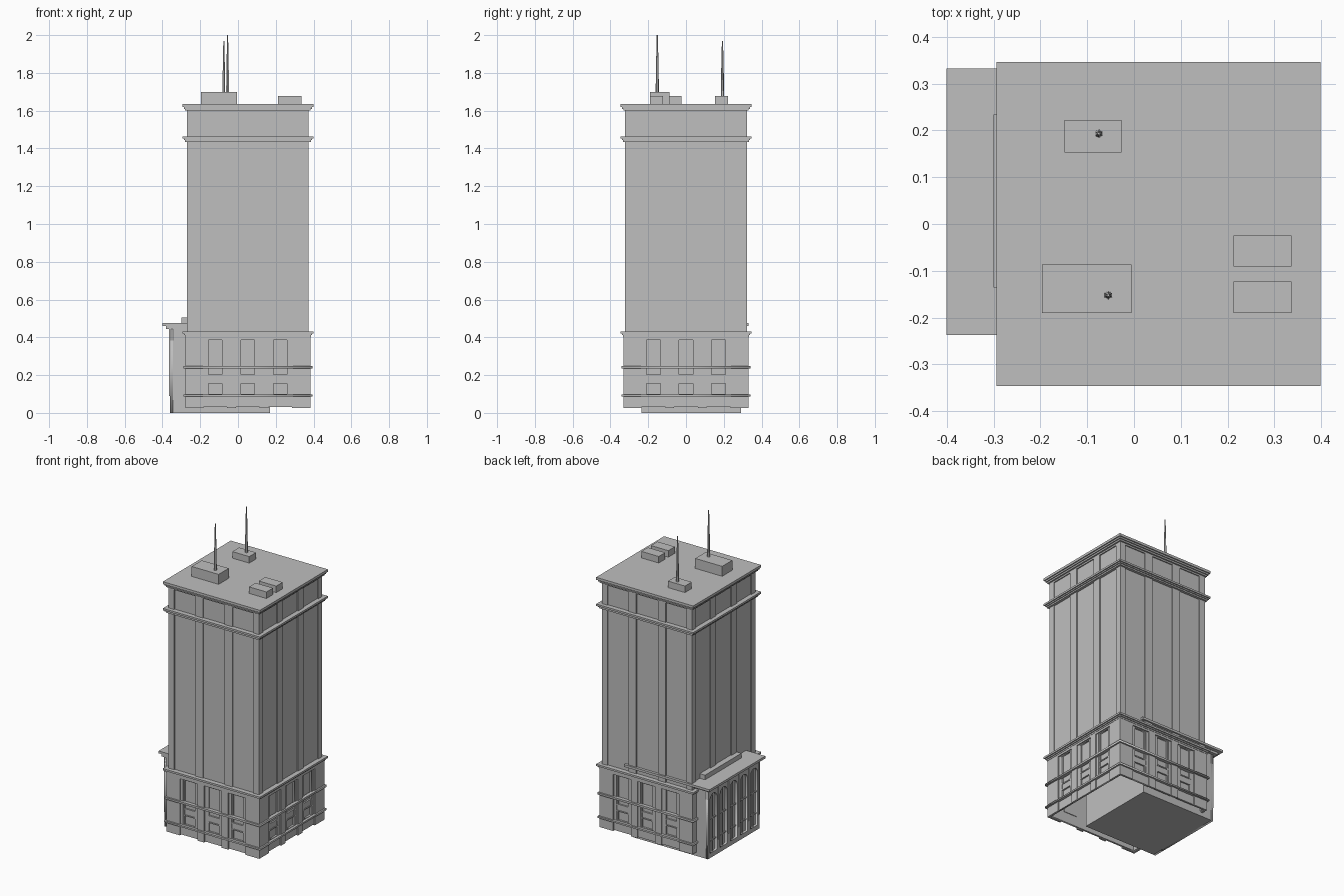
import bpy, math
from mathutils import Matrix, Vector

if "Cube" in bpy.data.objects:
    bpy.data.objects.remove(bpy.data.objects["Cube"])

stone = bpy.data.materials.new("grey stone")
stone.diffuse_color = (0.52, 0.52, 0.52, 1)
stone.use_nodes = True
stone.node_tree.nodes["Principled BSDF"].inputs["Base Color"].default_value = stone.diffuse_color
CENTRE = Vector((0.0525, 0.0, 0.0))


def box(name, x, y, z, m=None):
    """Box from (min, max) ranges, optionally placed by a matrix."""
    verts = [(a, b, c) for a in x for b in y for c in z]
    faces = [(0, 1, 3, 2), (4, 6, 7, 5), (0, 4, 5, 1), (2, 3, 7, 6), (0, 2, 6, 4), (1, 5, 7, 3)]
    mesh = bpy.data.meshes.new(name)
    mesh.from_pydata(verts, [], faces)
    if m:
        mesh.transform(m)
    mesh.materials.append(stone)
    ob = bpy.data.objects.new(name, mesh)
    bpy.context.collection.objects.link(ob)
    return ob


def rect(x0, x1, y0, y1):
    return [(x0, y0), (x1, y0), (x1, y1), (x0, y1)]


def plate(name, loops, thick, m):
    """Flat plate with holes: the first loop is the outline, the rest are holes."""
    cu = bpy.data.curves.new(name, 'CURVE')
    cu.dimensions = '2D'
    cu.fill_mode = 'BOTH'
    cu.extrude = thick / 2
    for loop in loops:
        sp = cu.splines.new('POLY')
        sp.points.add(len(loop) - 1)
        for p, (a, b) in zip(sp.points, loop):
            p.co = (a, b, 0, 1)
        sp.use_cyclic_u = True
    cu.materials.append(stone)
    ob = bpy.data.objects.new(name, cu)
    bpy.context.collection.objects.link(ob)
    ob.matrix_world = m
    bpy.ops.object.select_all(action='DESELECT')
    ob.select_set(True)
    bpy.context.view_layer.objects.active = ob
    bpy.ops.object.convert(target='MESH')


def ring(name, outer, inner, z0, z1):
    plate(name, [rect(-outer, outer, -outer, outer), rect(-inner, inner, -inner, inner)],
          z1 - z0, Matrix.Translation(CENTRE + Vector((0, 0, (z0 + z1) / 2))))


def slab(name, half, z0, z1):
    box(name, (CENTRE.x - half, CENTRE.x + half), (-half, half), (z0, z1))


def upright(m, dist):
    """Places a plate vertically, facing outward at the given distance."""
    return m @ Matrix.Translation((0, -dist, 0)) @ Matrix.Rotation(math.pi / 2, 4, 'X')


BAYS = (-0.172, 0.0, 0.172)
for i in range(4):
    side = Matrix.Translation(CENTRE) @ Matrix.Rotation(i * math.pi / 2, 4, 'Z')

    # Podium wall with three tall window openings
    holes = [rect(b - 0.044, b + 0.044, 0.1, 0.385) for b in BAYS]
    plate("podium_wall", [rect(-0.324, 0.324, 0.03, 0.41)] + holes, 0.012, upright(side, 0.318))
    for b in BAYS:
        box("window_pane", (b - 0.046, b + 0.046), (-0.312, -0.308), (0.095, 0.39), side)
        box("window_spandrel", (b - 0.044, b + 0.044), (-0.318, -0.31), (0.16, 0.195), side)
        for z in (0.155, 0.195):
            box("window_rail", (b - 0.044, b + 0.044), (-0.322, -0.31), (z, z + 0.007), side)
        for s in (-1, 1):
            u = b + s * 0.04
            box("window_jamb", (u - 0.004, u + 0.004), (-0.321, -0.31), (0.1, 0.385), side)

    # Podium piers between the bays
    for u0, u1 in ((-0.331, -0.2345), (-0.1095, -0.0625), (0.0625, 0.1095), (0.2345, 0.331)):
        box("podium_pier", (u0, u1), (-0.331, -0.318), (0.025, 0.41), side)
    box("podium_lintel", (-0.331, 0.331), (-0.331, -0.318), (0.39, 0.41), side)

    # Tower piers and the lintels above the recessed panels
    for u0, u1 in ((-0.322, -0.282), (-0.133, -0.077), (0.077, 0.133), (0.282, 0.322)):
        box("tower_pier", (u0, u1), (-0.322, -0.31), (0.43, 1.605), side)
    for z in (1.435, 1.59):
        box("tower_lintel", (-0.322, 0.322), (-0.322, -0.31), (z, z + 0.015), side)

# Tower core
slab("tower_core", 0.315, 0.42, 1.61)

# Podium bands
ring("podium_sill_band", 0.341, 0.318, 0.086, 0.097)
ring("podium_middle_band", 0.341, 0.318, 0.236, 0.249)

# Cornices: stepped mouldings, widest on top
for name, z in (("podium_cornice", 0.403), ("upper_cornice", 1.435)):
    slab(name + "_lower", 0.333, z, z + 0.009)
    slab(name + "_middle", 0.339, z + 0.009, z + 0.017)
    slab(name + "_upper", 0.346, z + 0.017, z + 0.029)
slab("roof_cornice_lower", 0.332, 1.6, 1.61)
slab("roof_cornice_middle", 0.339, 1.61, 1.62)
slab("roof_slab", 0.346, 1.62, 1.636)

# Annex block passing under the tower, with its roof
box("annex_core", (-0.345, 0.17), (-0.235, 0.29), (0, 0.455))
box("annex_cornice", (-0.38, 0.19), (-0.236, 0.31), (0.445, 0.46))
box("annex_roof", (-0.4, 0.21), (-0.237, 0.332), (0.46, 0.475))
box("annex_parapet", (-0.3, -0.26), (-0.136, 0.234), (0.475, 0.505))

# Annex arcade
west = Matrix.Translation((0, 0.0275, 0)) @ Matrix.Rotation(-math.pi / 2, 4, 'Z')
arches = []
for k in range(5):
    c = (k - 2) * 0.103
    arc = [(c + 0.036 * math.cos(t * math.pi / 10), 0.37 + 0.036 * math.sin(t * math.pi / 10))
           for t in range(11)]
    arches.append([(c - 0.036, 0.03), (c + 0.036, 0.03)] + arc)
    box("arch_mullion", (c - 0.004, c + 0.004), (-0.352, -0.344), (0.03, 0.4), west)
    for z in (0.1, 0.24):
        box("arch_transom", (c - 0.036, c + 0.036), (-0.352, -0.344), (z, z + 0.008), west)
plate("annex_arcade", [rect(-0.2625, 0.2625, 0, 0.45)] + arches, 0.016, upright(west, 0.352))
for k in range(6):
    c = (k - 2.5) * 0.103
    box("arcade_column", (c - 0.005, c + 0.005), (-0.364, -0.355), (0.09, 0.445), west)

# Rooftop plant boxes
box("plant_room_front", (-0.197, -0.005), (-0.19, -0.087), (1.63, 1.7))
box("plant_room_back", (-0.148, -0.027), (0.153, 0.222), (1.63, 1.678))
box("vent_box_front", (0.212, 0.336), (-0.19, -0.123), (1.63, 1.678))
box("vent_box_back", (0.212, 0.336), (-0.091, -0.025), (1.63, 1.678))

# Antenna masts: tapering, in two stages
for x, y, z0, z1 in ((-0.055, -0.152, 1.69, 2.0), (-0.075, 0.193, 1.67, 1.97)):
    mid = z0 + (z1 - z0) * 0.5
    for a, b, r0, r1 in ((z0, mid, 0.009, 0.0065), (mid, z1, 0.0065, 0.003)):
        bpy.ops.mesh.primitive_cone_add(vertices=6, radius1=r0, radius2=r1, depth=b - a,
                                        location=(x, y, (a + b) / 2))
        mast = bpy.context.object
        mast.name = "antenna_mast"
        mast.data.materials.append(stone)
